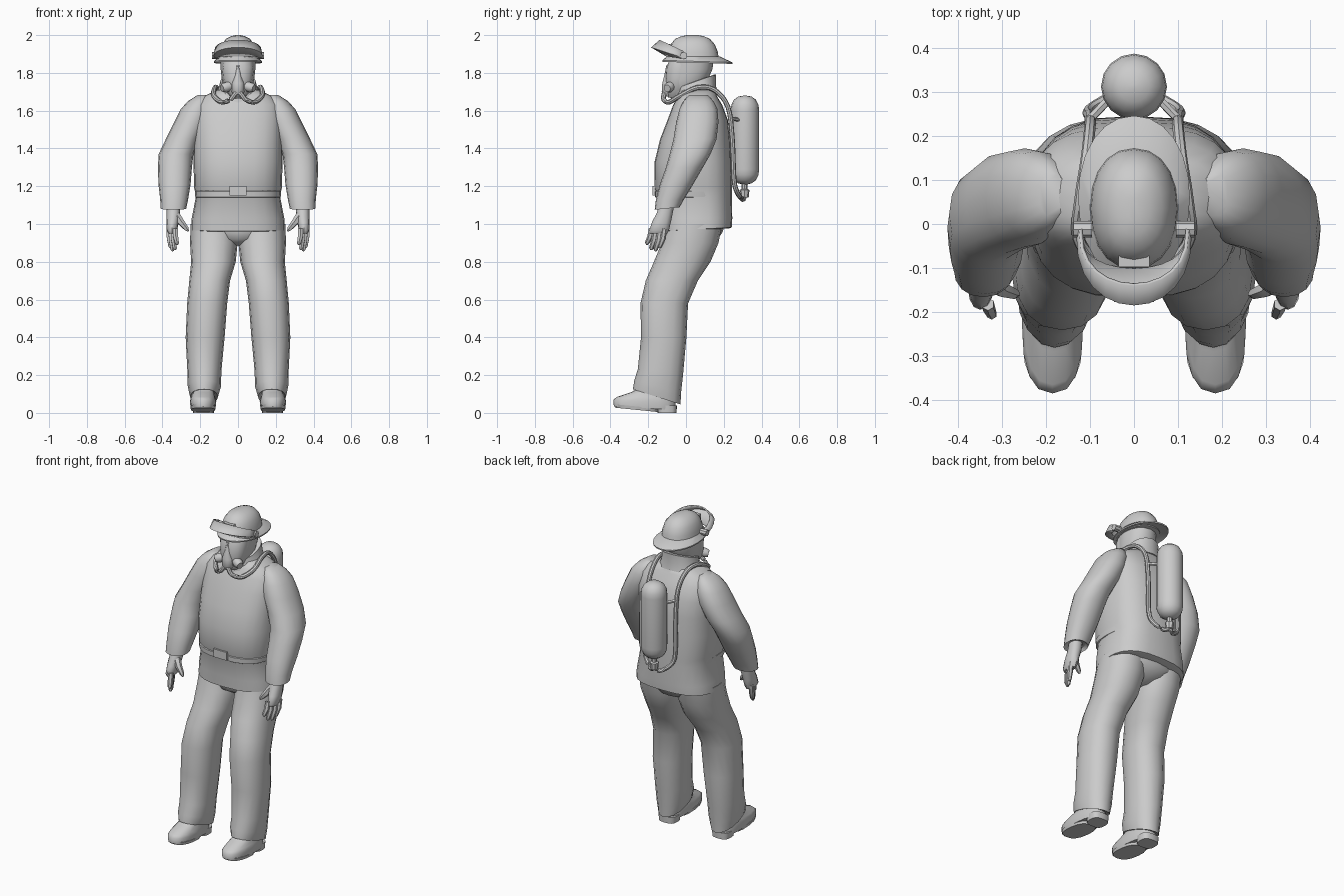
import bpy, bmesh, math
from mathutils import Vector

grey = bpy.data.materials.new("plain grey")
grey.diffuse_color = (0.6, 0.6, 0.6, 1)


def finish(name, bm, angle=40):
    bmesh.ops.recalc_face_normals(bm, faces=bm.faces)
    me = bpy.data.meshes.new(name)
    bm.to_mesh(me)
    bm.free()
    ob = bpy.data.objects.new(name, me)
    bpy.context.collection.objects.link(ob)
    me.materials.append(grey)
    bpy.ops.object.select_all(action='DESELECT')
    ob.select_set(True)
    bpy.context.view_layer.objects.active = ob
    bpy.ops.object.shade_smooth_by_angle(angle=math.radians(angle))
    return ob


def skin(name, rings, angle=40):
    """Join rings of points into a capped skin."""
    bm = bmesh.new()
    vs = [[bm.verts.new(p) for p in r] for r in rings]
    n = len(vs[0])
    for a, b in zip(vs, vs[1:]):
        for i in range(n):
            j = (i + 1) % n
            bm.faces.new((a[i], a[j], b[j], b[i]))
    bm.faces.new(vs[0])
    bm.faces.new(vs[-1])
    return finish(name, bm, angle)


def loft(name, secs, n=16, e=2.2, s=1, angle=40):
    """Sections: x, y, z, half width, half depth, optional slope of z along y."""
    rings = []
    for x, y, z, rx, ry, *t in secs:
        slope = t[0] if t else 0
        ring = []
        for i in range(n):
            a = 2 * math.pi * i / n
            c, d = math.cos(a), math.sin(a)
            px = math.copysign(abs(c) ** (2 / e), c) * rx
            py = math.copysign(abs(d) ** (2 / e), d) * ry
            ring.append((s * (x + px), y + py, z + slope * py))
        rings.append(ring)
    return skin(name, rings, angle)


def tube(name, pts, radii, n=8, s=1):
    """Round tube through points, one radius per point."""
    pts = [Vector((s * x, y, z)) for x, y, z in pts]
    rings = []
    for i, p in enumerate(pts):
        d = (pts[min(i + 1, len(pts) - 1)] - pts[max(i - 1, 0)]).normalized()
        ref = Vector((1, 0, 0)) if abs(d.x) < 0.8 else Vector((0, 0, 1))
        u = d.cross(ref).normalized()
        v = d.cross(u)
        rings.append([p + radii[i] * (u * math.cos(k * 2 * math.pi / n) + v * math.sin(k * 2 * math.pi / n))
                      for k in range(n)])
    return skin(name, rings)


def smooth_path(pts, steps=4):
    """Catmull-Rom points through a path."""
    p = [Vector(q) for q in pts]
    p = [2 * p[0] - p[1]] + p + [2 * p[-1] - p[-2]]
    out = []
    for a, b, c, d in zip(p, p[1:], p[2:], p[3:]):
        for k in range(steps):
            t = k / steps
            out.append(0.5 * (2 * b + (c - a) * t + (2 * a - 5 * b + 4 * c - d) * t * t
                              + (3 * b - a - 3 * c + d) * t ** 3))
    return out + [p[-2]]


def box(name, c, size):
    x, y, z = c
    w, d, h = (v / 2 for v in size)
    return skin(name, [[(x - w, y - d, z + k), (x + w, y - d, z + k), (x + w, y + d, z + k), (x - w, y + d, z + k)]
                       for k in (-h, h)])


# jacket with skirt, belt and buckle
loft("jacket", [
    (0, .05, .968, .235, .18, .05), (0, .05, .972, .25, .192, .05), (0, .05, 1.03, .245, .195),
    (0, .045, 1.15, .222, .198), (0, .038, 1.19, .232, .206), (0, .037, 1.33, .236, .203), (0, .048, 1.45, .235, .185),
    (0, .062, 1.55, .236, .16), (0, .062, 1.63, .225, .13), (0, .06, 1.675, .185, .105),
    (0, .06, 1.71, .11, .09)], n=24, e=2.7, angle=60)
loft("belt", [(0, .025, 1.14, .222, .185), (0, .025, 1.143, .226, .19), (0, .025, 1.172, .229, .191),
              (0, .025, 1.178, .222, .185)], n=24, e=2.7)
box("buckle", (0, -.165, 1.175), (.09, .025, .05))

# seat of the trousers, joining both legs under the jacket
loft("trouser_seat", [(0, .03, .885, .04, .07), (0, .035, .92, .13, .135), (0, .045, .96, .215, .15),
                      (0, .05, 1.02, .23, .16)], n=20, angle=60)

# collar and head
loft("collar", [(0, .05, 1.66, .13, .115, .3), (0, .05, 1.7, .108, .108, .35), (0, .052, 1.755, .094, .108, .35),
                (0, .052, 1.757, .08, .095, .35)])
loft("head", [(0, -.03, 1.665, .035, .05), (0, -.015, 1.7, .065, .08), (0, .01, 1.76, .085, .105),
              (0, .025, 1.82, .092, .115), (0, .03, 1.89, .092, .12)])

# breathing mask: face shell, snout and seal
loft("mask_shell", [(0, -.055, 1.67, .035, .04), (0, -.045, 1.71, .068, .062), (0, -.035, 1.77, .08, .075),
                    (0, -.03, 1.83, .085, .075), (0, -.025, 1.86, .08, .065)])
loft("mask_snout", [(0, -.09, 1.675, .018, .025), (0, -.095, 1.7, .034, .035), (0, -.095, 1.745, .034, .032),
                    (0, -.095, 1.79, .016, .02), (0, -.09, 1.84, .01, .015)], n=10)

# helmet dome, brim and badge
loft("helmet_dome", [(0, .035, 1.86, .102, .14), (0, .035, 1.91, .097, .134), (0, .035, 1.95, .085, .118),
                     (0, .035, 1.98, .064, .092), (0, .035, 1.994, .036, .06), (0, .035, 2.0, .012, .03)],
     n=20, angle=60)
loft("helmet_brim", [(0, .045, 1.868, .09, .125), (0, .06, 1.853, .126, .185, -.03), (0, .06, 1.861, .127, .186, -.03),
                     (0, .038, 1.888, .1, .138)], n=24, e=2.1)
box("helmet_badge", (0, -.085, 1.93), (.07, .025, .045))

# raised visor, a bent strip with thickness
bm = bmesh.new()
rows = []
for i in range(13):
    a = math.radians(-90 + 15 * i)
    c = max(math.cos(a), 0) ** .8
    x = math.sin(a) * .132
    rows.append([bm.verts.new(p) for p in (
        (x * .97, -.015 - .09 * c, 1.875 + .012 * c), (x, -.015 - .17 * c, 1.88 + .055 * c),
        (x * .95, -.012 - .128 * c, 1.915 + .06 * c))])
for r, q in zip(rows, rows[1:]):
    for k in range(2):
        bm.faces.new((r[k], q[k], q[k + 1], r[k + 1]))
visor = finish("visor", bm, 30)
visor.modifiers.new("thickness", 'SOLIDIFY').thickness = .008

# air tank with valve
tank = [(.005, 1.208), (.035, 1.215), (.058, 1.232), (.072, 1.26), (.075, 1.29), (.075, 1.6),
        (.072, 1.63), (.058, 1.658), (.035, 1.675), (.005, 1.68)]
loft("air_tank", [(0, .312, z, r, r) for r, z in tank], n=16, e=2)
tube("tank_valve", [(0, .31, 1.22), (0, .31, 1.185), (0, .31, 1.18), (0, .31, 1.14)], [.016, .016, .026, .022])

for s, side in ((1, "left"), (-1, "right")):
    # trouser leg with slanted hem
    loft(side + "_trouser_leg", [
        (.175, -.15, .09, .062, .11, -.32), (.18, -.155, .085, .074, .126, -.32), (.178, -.15, .14, .088, .124, -.25),
        (.178, -.135, .22, .09, .12, -.1), (.174, -.118, .4, .103, .12), (.163, -.115, .58, .106, .126),
        (.15, -.075, .7, .108, .138), (.13, -.02, .8, .118, .15), (.128, .022, .9, .126, .15),
        (.127, .045, 1.0, .124, .147)], s=s, angle=60)
    # boot, sole and heel
    loft(side + "_boot", [(.185, -.22, .025, .066, .162, -.06), (.185, -.22, .06, .07, .165, -.06),
                          (.185, -.215, .085, .064, .15), (.182, -.18, .11, .056, .11),
                          (.18, -.15, .14, .055, .085), (.178, -.14, .2, .05, .07)], e=2.5, s=s, angle=60)
    loft(side + "_boot_sole", [(.185, -.26, .016, .064, .112, -.1), (.185, -.26, .034, .068, .117, -.1)],
         e=2.5, s=s)
    loft(side + "_boot_heel", [(.183, -.1, 0, .055, .05), (.183, -.1, .04, .058, .052)], e=3, s=s)
    # sleeve with cuff
    loft(side + "_sleeve", [
        (.34, -.1, 1.1, .055, .052), (.342, -.1, 1.082, .068, .066, .1), (.338, -.085, 1.13, .074, .074),
        (.336, -.05, 1.21, .085, .088), (.334, -.008, 1.3, .09, .098), (.328, .022, 1.37, .092, .108),
        (.292, .048, 1.45, .09, .114), (.248, .06, 1.54, .09, .112), (.222, .066, 1.61, .08, .1),
        (.205, .066, 1.65, .06, .08), (.185, .066, 1.682, .03, .05)], s=s, angle=60)
    # hand, turned so the front edge points inwards
    loft(side + "_palm", [(.342, -.1, 1.11, .036, .04), (.342, -.112, 1.06, .036, .042),
                          (.347, -.13, 1.01, .032, .05), (.349, -.143, .965, .028, .052),
                          (.349, -.145, .95, .018, .046)], n=12, s=s)
    for k, (x, y, z) in enumerate(((.332, -.182, .89), (.343, -.16, .862), (.355, -.137, .856), (.366, -.114, .872))):
        tube(f"{side}_finger_{k + 1}", [(x, y, .975), (x - .002, y - .008, (z + .975) / 2),
                                        (x - .009, y - .024, z + .01), (x - .01, y - .025, z)],
             [.015, .015, .012, .005], 6, s)
    tube(side + "_thumb", [(.335, -.125, 1.055), (.302, -.148, 1.01), (.272, -.158, .975), (.263, -.16, .962)],
         [.024, .019, .013, .005], 6, s)
    # mask canister and visor pivot
    tube(side + "_mask_canister", [(.045, -.08, 1.73), (.07, -.092, 1.722), (.085, -.1, 1.718)],
         [.026, .027, .02], 10, s)
    tube(side + "_visor_pivot", [(.095, -.012, 1.892), (.138, -.012, 1.892)], [.019, .019], 8, s)
    # air hose from mask over the shoulder and down to the tank valve
    hose = smooth_path([(.01, -.115, 1.695), (.04, -.118, 1.66), (.085, -.09, 1.645), (.128, -.03, 1.68),
                        (.122, .06, 1.722), (.108, .15, 1.71), (.1, .222, 1.62), (.1, .245, 1.45),
                        (.104, .254, 1.24), (.085, .27, 1.17), (.03, .3, 1.13), (0, .31, 1.15)])
    tube(side + "_air_hose", hose, [.013] * len(hose), 8, s)
    # bracket holding the tank to the back
    tube(side + "_tank_bracket", [(.1, .238, 1.56), (.055, .285, 1.55)], [.01, .01], 6, s)
